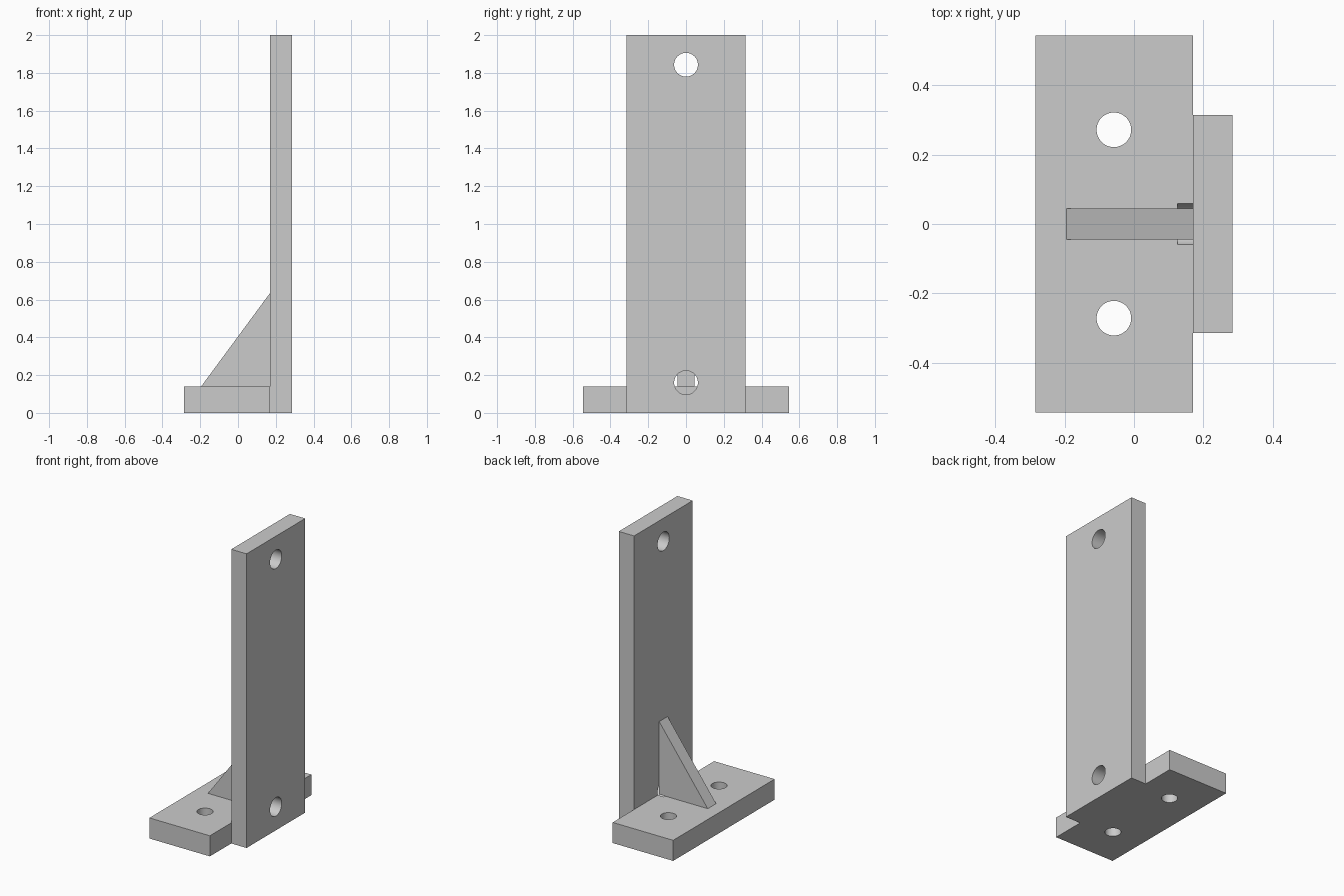
import bpy
import bmesh
import math

cube = bpy.data.objects.get("Cube")
if cube:
    bpy.data.objects.remove(cube, do_unlink=True)

# Single flat grey
grey = bpy.data.materials.new("light_grey")
grey.use_nodes = True
COLOUR = (0.6, 0.6, 0.6, 1)
grey.diffuse_color = COLOUR
grey.node_tree.nodes["Principled BSDF"].inputs["Base Color"].default_value = COLOUR


def prism(name, outline, y0, y1):
    """Extrude an (x, z) outline along y."""
    bm = bmesh.new()
    face = bm.faces.new([bm.verts.new((x, y0, z)) for x, z in outline])
    moved = bmesh.ops.extrude_face_region(bm, geom=[face])["geom"]
    verts = [v for v in moved if isinstance(v, bmesh.types.BMVert)]
    bmesh.ops.translate(bm, verts=verts, vec=(0, y1 - y0, 0))
    bmesh.ops.recalc_face_normals(bm, faces=bm.faces)
    mesh = bpy.data.meshes.new(name)
    bm.to_mesh(mesh)
    bm.free()
    mesh.materials.append(grey)
    obj = bpy.data.objects.new(name, mesh)
    bpy.context.collection.objects.link(obj)
    return obj


def box(name, x0, x1, half_y, z0, z1):
    return prism(name, [(x0, z0), (x1, z0), (x1, z1), (x0, z1)], -half_y, half_y)


def drill(targets, radius, depth, location, along_x=False):
    """Cut a round hole through each target, then drop the cutter."""
    bpy.ops.mesh.primitive_cylinder_add(
        vertices=48, radius=radius, depth=depth, location=location,
        rotation=(0, math.pi / 2 if along_x else 0, 0))
    cutter = bpy.context.object
    cutter.hide_render = True
    cutter.data.materials.append(grey)
    for target in targets:
        mod = target.modifiers.new("hole", "BOOLEAN")
        mod.operation = "DIFFERENCE"
        mod.solver = "EXACT"
        mod.object = cutter
        bpy.context.view_layer.objects.active = target
        bpy.ops.object.modifier_apply(modifier=mod.name)
    bpy.data.objects.remove(cutter, do_unlink=True)


# Main parts
JOINT = 0.17
base = box("base_plate", -0.285, JOINT, 0.545, 0, 0.14)
upright = box("upright_plate", JOINT, 0.285, 0.315, 0, 2)
gusset = prism("gusset", [(-0.195, 0.14), (JOINT, 0.14), (JOINT, 0.635)], -0.045, 0.045)

# Bolt holes; the lower one also leaves a shallow pocket in the base
drill([upright], 0.063, 0.4, (0.23, 0, 1.843), along_x=True)
drill([upright, base], 0.063, 0.3, (0.275, 0, 0.16), along_x=True)
for side in (-1, 1):
    drill([base], 0.05, 0.4, (-0.058, side * 0.272, 0.07))

# Smooth hole walls, sharp plate edges
for obj in (base, upright, gusset):
    bpy.ops.object.select_all(action="DESELECT")
    obj.select_set(True)
    bpy.context.view_layer.objects.active = obj
    bpy.ops.object.shade_smooth_by_angle(angle=math.radians(30))
